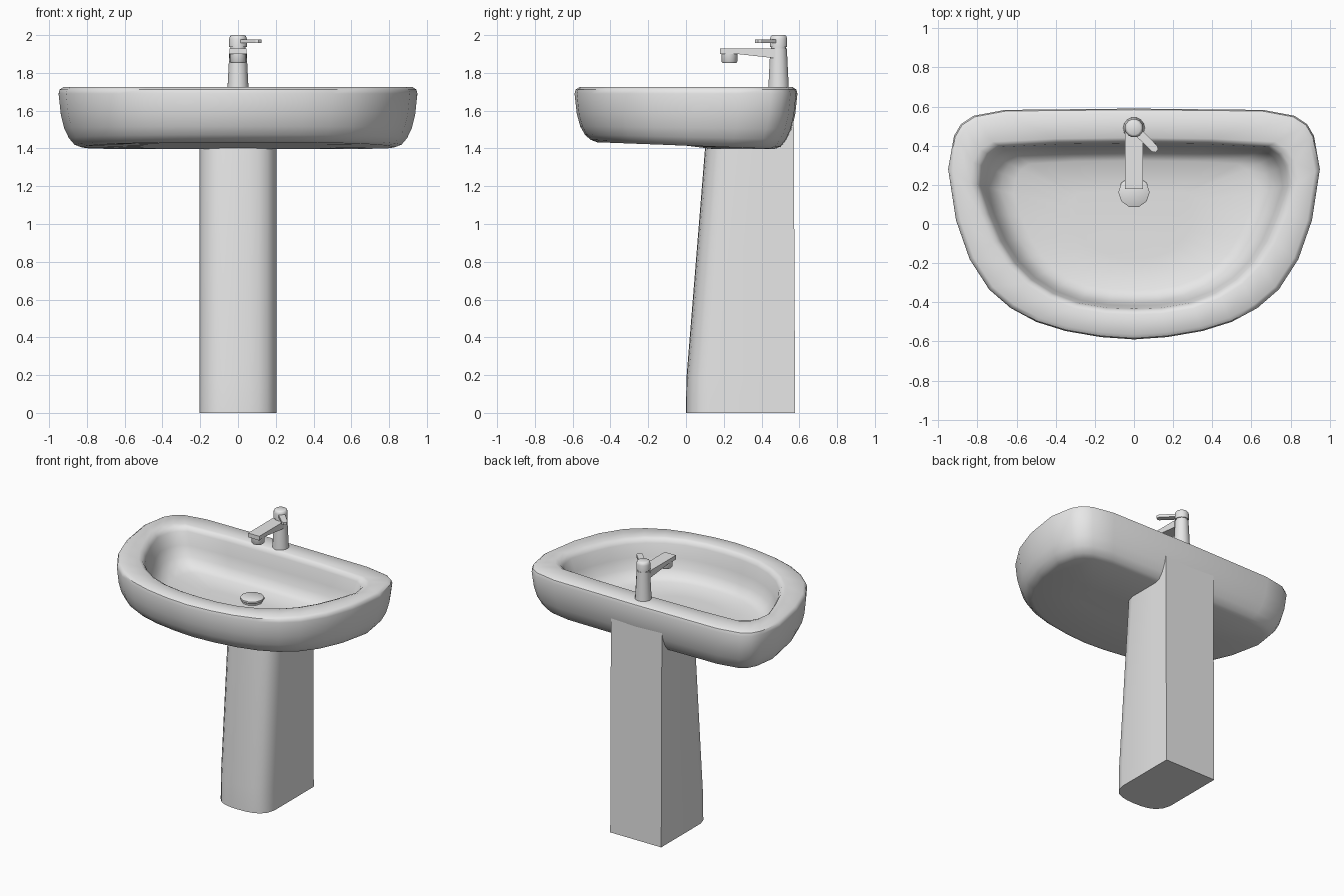
import bpy
import math
from mathutils import Vector

if "Cube" in bpy.data.objects:
    bpy.data.objects.remove(bpy.data.objects["Cube"], do_unlink=True)

ceramic = bpy.data.materials.new("light_grey")
ceramic.use_nodes = True
GREY = (0.8, 0.8, 0.8, 1)
ceramic.diffuse_color = GREY
ceramic.node_tree.nodes["Principled BSDF"].inputs["Base Color"].default_value = GREY


def make(name, verts, faces, angle=40):
    mesh = bpy.data.meshes.new(name)
    mesh.from_pydata(verts, [], faces)
    mesh.materials.append(ceramic)
    obj = bpy.data.objects.new(name, mesh)
    bpy.context.collection.objects.link(obj)
    bpy.ops.object.select_all(action="DESELECT")
    obj.select_set(True)
    bpy.context.view_layer.objects.active = obj
    bpy.ops.object.shade_smooth_by_angle(angle=math.radians(angle))
    return obj


def loft(name, rings, angle=40, top_caps=None):
    """Skin counter-clockwise rings, listed from bottom to top, and cap the ends."""
    n = len(rings[0])
    faces = [list(range(n))[::-1]]
    for r in range(len(rings) - 1):
        a, b = r * n, (r + 1) * n
        for i in range(n):
            j = (i + 1) % n
            faces.append([a + i, a + j, b + j, b + i])
    last = (len(rings) - 1) * n
    for cap in top_caps or [range(n)]:
        faces.append([last + i for i in cap])
    return make(name, [p for ring in rings for p in ring], faces, angle)


def mirrored(half):
    """Complete a half outline running from front centre to back centre."""
    return half + [(-x, y) for x, y in reversed(half) if x > 0]


def turned(name, centre, profile, sides=14):
    x, y = centre
    steps = [math.tau * i / sides for i in range(sides)]
    return loft(name, [[(x + r * math.cos(t), y + r * math.sin(t), z)
                        for t in steps] for r, z in profile])


# Basin: outer shell, rim and bowl in one skin
outer = mirrored([(0, -.59), (.17, -.578), (.35, -.547), (.5, -.5), (.63, -.43),
                  (.74, -.335), (.84, -.18), (.91, .02), (.95, .28), (.92, .45),
                  (.885, .51), (.82, .553), (.66, .583), (0, .59)])
inner = mirrored([(0, -.44), (.14, -.435), (.29, -.41), (.42, -.36), (.53, -.29),
                  (.62, -.2), (.69, -.09), (.75, .05), (.8, .2), (.785, .3),
                  (.75, .36), (.69, .4), (.38, .415), (0, .42)])
rings = []
# inset, height and share of the underside's slope
for d, z, tilt in [(.45, 1.415, 1), (.12, 1.415, 1), (.085, 1.428, 1),
                   (.055, 1.46, .7), (.03, 1.51, .4), (.012, 1.58, .1),
                   (0, 1.69, 0), (.006, 1.712, 0), (.025, 1.725, 0)]:
    rings.append([(x * (1 - d / .95), y * (1 - d / .59), z - .03 * tilt * y)
                  for x, y in outer])
for s, z in [(1.05, 1.725), (1.01, 1.715), (.985, 1.69), (.95, 1.6), (.91, 1.53),
             (.85, 1.485), (.77, 1.462), (.4, 1.453)]:
    rings.append([(x * s, y * s, z) for x, y in inner])
loft("basin", rings)

# Pedestal: rounded front leaning back, flat sides and back
section = [(0, 0), (.06, .003), (.11, .012), (.155, .033), (.188, .07), (.205, .125)]
rings = []
for front, back, z, back_z in [(0, .578, 0, 0), (.002, .577, .18, .18),
                               (.103, .57, 1.43, 1.6)]:
    half = [(x, front + y) for x, y in section] + [(.205, .44), (.205, back)]
    ring = mirrored(half)
    rings.append([(x, y, back_z if y > .5 else z) for x, y in ring])
k = len(section)
n = len(rings[0])
loft("pedestal", rings, 30,
     [list(range(k + 1)) + list(range(k + 3, n)), [k, k + 1, k + 2, k + 3]])

# Tap
TAP = (0, .49)
turned("tap_body", TAP, [(.056, 1.715), (.054, 1.75), (.045, 1.93)])
turned("tap_neck", TAP, [(.041, 1.925), (.041, 1.945)])
turned("tap_head", TAP, [(.047, 1.938), (.047, 1.98), (.042, 1.995), (.034, 2.0)])

# Spout: deepening toward the body
side = [(.18, 1.9), (.27, 1.9), (.47, 1.878), (.47, 1.93), (.18, 1.93)]
loft("spout", [[(x, y, z) for y, z in side] for x in (-.045, .045)], 30)
turned("spout_outlet", (0, .23), [(.038, 1.853), (.043, 1.86), (.043, 1.905)])

# Lever: slim bar with a rounded tip, turned toward the left front
along = Vector((.13, -.13, 0)).normalized()
across = Vector((-along.y, along.x, 0))
start = Vector((TAP[0], TAP[1], 0))
plan = [(0, -.022), (.15, -.02), (.165, -.01), (.165, .01), (.15, .02), (0, .022)]
loft("lever", [[start + along * u + across * v + Vector((0, 0, z)) for u, v in plan]
               for z in (1.957, 1.977)], 30)

# Drain plug
turned("drain_plug", (0, .163), [(.07, 1.445), (.072, 1.465), (.08, 1.47), (.08, 1.483),
                                 (.074, 1.487)], 10)
